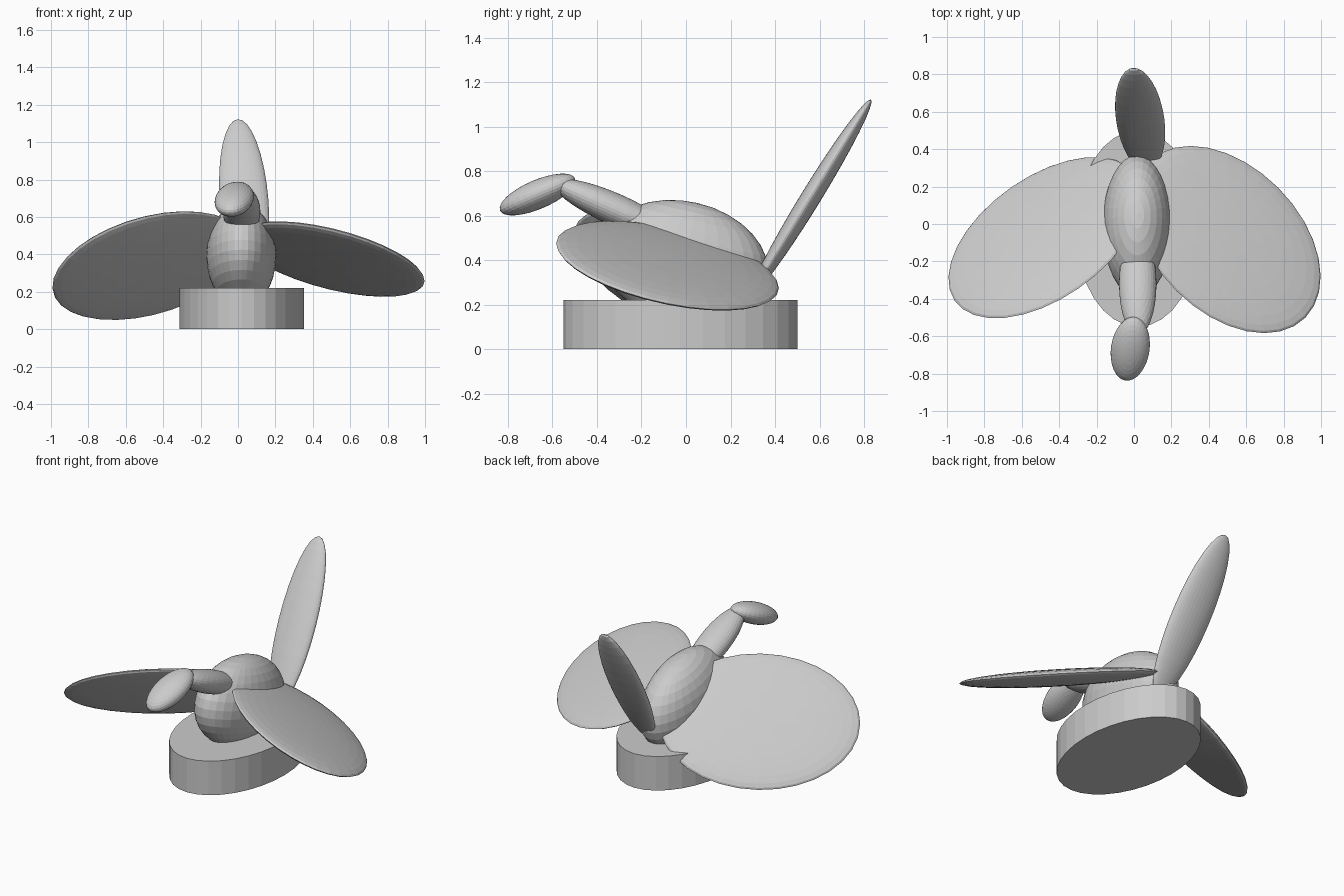
import bpy
from math import radians

if "Cube" in bpy.data.objects:
    bpy.data.objects.remove(bpy.data.objects["Cube"])


def ellipsoid(name, centre, radii, angles):
    """Stretched, rotated faceted sphere."""
    bpy.ops.mesh.primitive_uv_sphere_add(
        segments=32, ring_count=16, radius=1, location=centre,
        rotation=[radians(a) for a in angles])
    ob = bpy.context.object
    ob.name = name
    ob.scale = radii
    return ob


# Oval stand
bpy.ops.mesh.primitive_cylinder_add(vertices=32, radius=1, depth=0.22,
                                    location=(0.02, -0.025, 0.11))
stand = bpy.context.object
stand.name = "stand"
stand.scale = (0.332, 0.525, 1)

# Body, neck and head
ellipsoid("body", (0.018, -0.01, 0.392), (0.187, 0.385, 0.272), (-13, 0, 0))
ellipsoid("neck", (0.02, -0.32, 0.628), (0.1, 0.3, 0.072), (-23.7, 0, 0))
ellipsoid("head", (-0.02, -0.667, 0.695), (0.103, 0.185, 0.065), (23, 0, -8.6))

# Raised tail blade
ellipsoid("tail", (0.033, 0.56, 0.68), (0.13, 0.045, 0.52), (-31.5, -4.5, 0))

# Spread wings: flat discs, each pitched front edge up and swept forward
WING = (0.59, 0.435, 0.045)
ellipsoid("right_wing", (0.5, -0.083, 0.375), WING, (-27, 1, -45))
ellipsoid("left_wing", (-0.475, -0.073, 0.34), WING, (-41.7, -1.2, 34.7))
